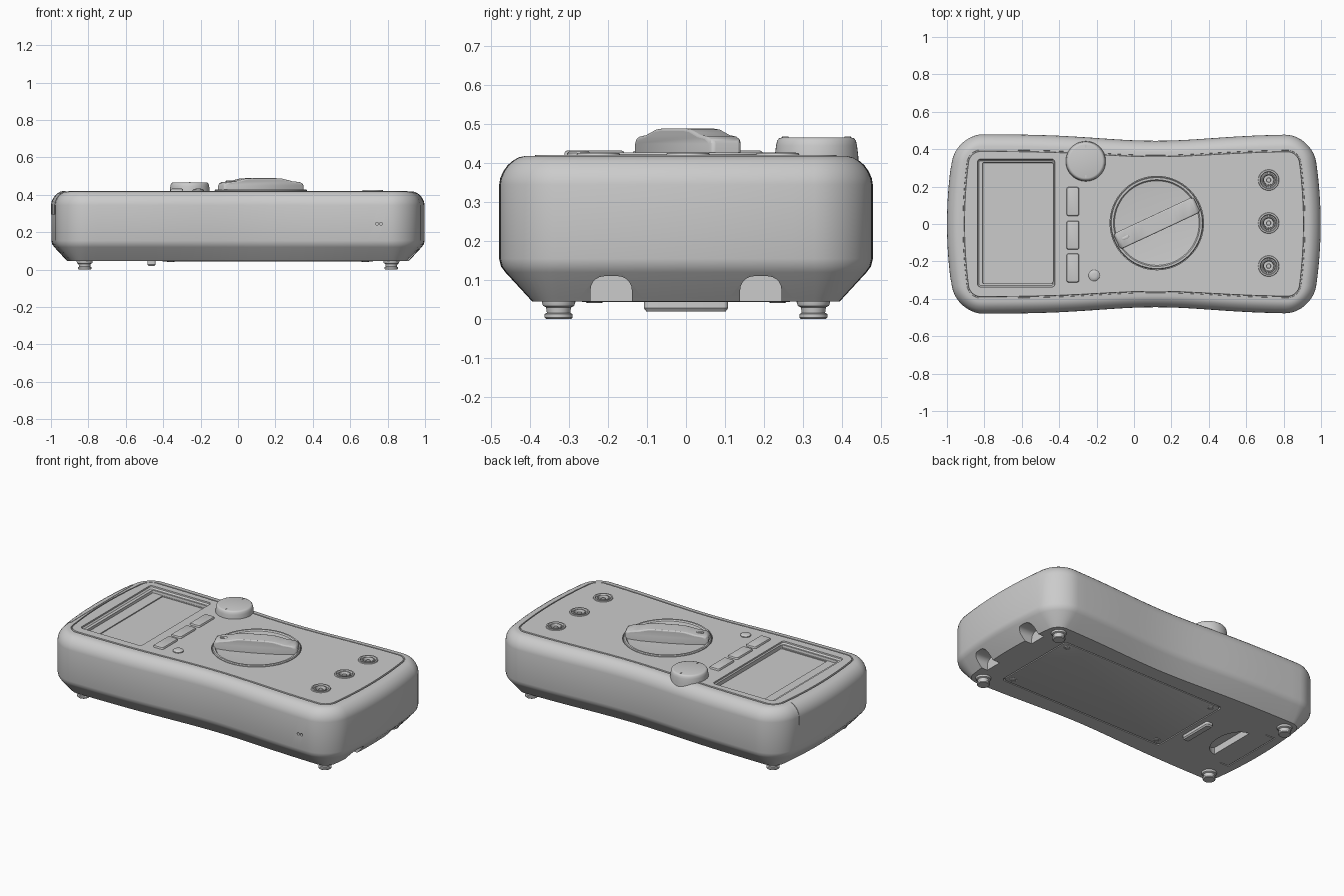
import bpy, bmesh, math
from mathutils import Matrix

if "Cube" in bpy.data.objects:
    bpy.data.objects.remove(bpy.data.objects["Cube"])


def loft(name, rings, angle=35):
    """Skin closed rings of points and cap both ends."""
    bm = bmesh.new()
    vs = [[bm.verts.new(p) for p in r] for r in rings]
    n = len(vs[0])
    for a, b in zip(vs, vs[1:]):
        for i in range(n):
            j = (i + 1) % n
            bm.faces.new((a[i], a[j], b[j], b[i]))
    bm.faces.new(vs[0][::-1])
    bm.faces.new(vs[-1])
    bmesh.ops.recalc_face_normals(bm, faces=bm.faces)
    me = bpy.data.meshes.new(name)
    bm.to_mesh(me)
    bm.free()
    ob = bpy.data.objects.new(name, me)
    bpy.context.collection.objects.link(ob)
    smooth(ob, angle)
    return ob


def smooth(ob, angle=35):
    bpy.ops.object.select_all(action='DESELECT')
    bpy.context.view_layer.objects.active = ob
    ob.select_set(True)
    bpy.ops.object.shade_smooth_by_angle(angle=math.radians(angle))


def boolean(ob, cutter, op='DIFFERENCE'):
    m = ob.modifiers.new("cut", 'BOOLEAN')
    m.operation, m.object, m.solver = op, cutter, 'EXACT'
    bpy.context.view_layer.objects.active = ob
    bpy.ops.object.modifier_apply(modifier=m.name)
    bpy.data.objects.remove(cutter)


def rrect(x0, x1, y0, y1, r, z, d=0, seg=5):
    """Rounded rectangle ring, inset by d."""
    x0, x1, y0, y1, r = x0 + d, x1 - d, y0 + d, y1 - d, max(r - d, .002)
    pts = []
    for k, (cx, cy) in enumerate([(x1 - r, y1 - r), (x0 + r, y1 - r), (x0 + r, y0 + r), (x1 - r, y0 + r)]):
        for i in range(seg + 1):
            a = math.pi / 2 * (k + i / seg)
            pts.append((cx + r * math.cos(a), cy + r * math.sin(a), z))
    return pts


def slab(name, x0, x1, y0, y1, r, prof):
    return loft(name, [rrect(x0, x1, y0, y1, r, z, d) for z, d in prof])


def lathe(name, x, y, prof, n=48):
    return loft(name, [[(x + r * math.cos(2 * math.pi * i / n), y + r * math.sin(2 * math.pi * i / n), z)
                        for i in range(n)] for r, z in prof])


def outline(z, d):
    """Body plan: rounded rectangle with a waist and bowed ends."""
    base = rrect(-.998, .998, -.48, .48, max(.15, d + .045), z, d, 10)
    pts = []
    for i, p in enumerate(base):
        q = base[(i + 1) % len(base)]
        gap = math.dist(p, q)
        n = 28 if gap > 1.2 else 12 if gap > .3 else 1
        pts += [tuple(a + (b - a) * k / n for a, b in zip(p, q)) for k in range(n)]
    return [(x * (1 - .05 * (y / .48) ** 2),
             y * (1 - .073 * math.exp(-((x - .12) / .45) ** 2)), zz) for x, y, zz in pts]


# Main case with seam groove around the face panel
body = loft("case", [outline(z, d) for z, d in [
    (.045, .085), (.055, .076), (.12, .016), (.135, .005), (.155, 0), (.345, 0), (.362, .003), (.38, .011),
    (.395, .022), (.407, .036), (.415, .05), (.418, .064), (.419, .083), (.411, .084), (.411, .09),
    (.421, .092)]])

# Display recess, dial well, sockets
boolean(body, slab("c", -.84, -.42, -.34, .35, .02, [(.405, .012), (.413, .004), (.44, 0)]))
boolean(body, slab("c", -.815, -.428, -.325, .335, .012, [(.39, .008), (.44, 0)]))
boolean(body, slab("c", -.74, -.43, -.31, .325, .006, [(.384, 0), (.44, 0)]))
boolean(body, lathe("c", .122, .005, [(.25, .395), (.25, .45)], 64))
SOCKETS = [(.72, y) for y in (.235, .005, -.225)]
for x, y in SOCKETS:
    boolean(body, lathe("c", x, y, [(.05, .33), (.05, .45)]))

# Underside: strap notches, battery door pocket, finger scoop, label outline
for s in (-1, 1):
    ring = rrect(s * .192 - .053, s * .192 + .053, -.05, .11, .035, 0)
    boolean(body, loft("c", [[(x, y, z) for y, z, _ in ring] for x in (.86, 1.1)]))
boolean(body, slab("c", -.41, .73, -.275, .275, .02, [(.03, 0), (.057, 0)]))
arc = [(-.71 + .1 * math.sin(math.pi * i / 16), .15 * math.cos(math.pi * i / 16)) for i in range(17)]
boolean(body, loft("c", [[(x, y, .02) for x, y in arc],
                         [(x, y, .047 + .4 * (-.61 - x)) for x, y in arc]]))
boolean(body, slab("c", -.856, -.85, -.2, .2, .003, [(.03, 0), (.05, 0)]))
for y in (-.2, .2):
    boolean(body, slab("c", -.856, -.79, y - .003, y + .003, .003, [(.03, 0), (.05, 0)]))

# Pair of pin holes on the front wall
for x in (.743, .765):
    ring = [(x + .008 * math.cos(a * math.pi / 6), z, .245 + .008 * math.sin(a * math.pi / 6))
            for z in (0,) for a in range(12)]
    boolean(body, loft("c", [[(px, y, pz) for px, _, pz in ring] for y in (-.6, -.455)]))
smooth(body)

# Raised window at the left end
cap = loft("end_window", [outline(z, d) for z, d in [
    (.295, .02), (.295, -.002), (.345, -.002), (.363, .001), (.381, .009), (.397, .02), (.409, .034),
    (.417, .048), (.42, .062), (.421, .08)]])
boolean(cap, slab("c", -1.1, -.922, -.3, .3, .004, [(.2, 0), (.6, 0)]), 'INTERSECT')
smooth(cap)

# Battery door with corner screws and latch tab
slab("battery_door", -.403, .723, -.268, .268, .018, [(.058, 0), (.045, 0), (.044, .003)])
for x in (-.36, .68):
    for y in (-.235, .235):
        lathe("door_screw", x, y, [(.022, .05), (.022, .043), (.018, .041), (.014, .041),
                                   (.011, .044), (.002, .044)], 20)
slab("door_latch", -.485, -.44, -.108, .108, .012, [(.06, 0), (.028, 0), (.02, .006)])

# Feet
for x in (-.82, .82):
    for y in (-.327, .327):
        lathe("foot", x, y, [(.043, .06), (.043, .043), (.04, .034), (.032, .03), (.03, .016), (.036, .013),
                             (.036, .004), (.032, 0), (.002, 0)], 32)

# Push buttons
for y in (.12, -.06, -.235):
    slab("push_button", -.361, -.293, y - .077, y + .077, .012,
         [(.41, 0), (.426, 0), (.431, .003), (.433, .009)])
lathe("round_button", -.213, -.275, [(.03, .41), (.03, .426), (.024, .431), (.012, .433), (.001, .433)], 28)

# Small adjusting knob with two index marks
KX, KY = -.258, .335
lathe("adjust_knob", KX, KY, [(.108, .385), (.107, .42), (.104, .445), (.101, .458), (.096, .464),
                              (.089, .466), (.001, .466)])
for s in (-1, 1):
    slab("knob_mark", KX - .003, KX + .003, KY + s * .08 - .008, KY + s * .08 + .008, .003,
         [(.46, 0), (.468, 0)])

# Selector dial and its grip bar
DX, DY = .122, .005
lathe("selector_dial", DX, DY, [(.247, .396), (.247, .423), (.243, .428), (.232, .428), (.226, .421),
                                (.15, .414), (.001, .411)], 72)
half = [(.236, .40), (.236, .45), (.229, .462), (.212, .468), (.17, .472), (.14, .479), (.11, .486),
        (.07, .489)]
side = [(-u, z) for u, z in half] + [(u, z) for u, z in reversed(half)]
place = Matrix.Translation((DX, DY, 0)) @ Matrix.Rotation(math.radians(25), 4, 'Z')
grip = loft("dial_grip", [[(u * (1 - .06 * (abs(v) > .04)), v, z) for u, z in side]
                          for v in (-.046, -.038, .038, .046)])
grip.matrix_world = place
bev = grip.modifiers.new("soft_edges", 'BEVEL')
bev.width, bev.segments, bev.limit_method, bev.angle_limit = .006, 3, 'ANGLE', math.radians(40)
pointer = slab("grip_pointer", -.205, -.165, -.008, .008, .006, [(.46, 0), (.474, 0), (.476, .003)])
pointer.matrix_world = place

# Test lead sockets with centre pins
for x, y in SOCKETS:
    lathe("socket_ring", x, y, [(.049, .335), (.049, .415), (.056, .421), (.054, .426), (.046, .427), (.042, .418),
                                (.036, .418), (.034, .424), (.03, .424), (.026, .418), (.025, .35), (.014, .35),
                                (.014, .415), (.011, .418), (.001, .418)], 36)
